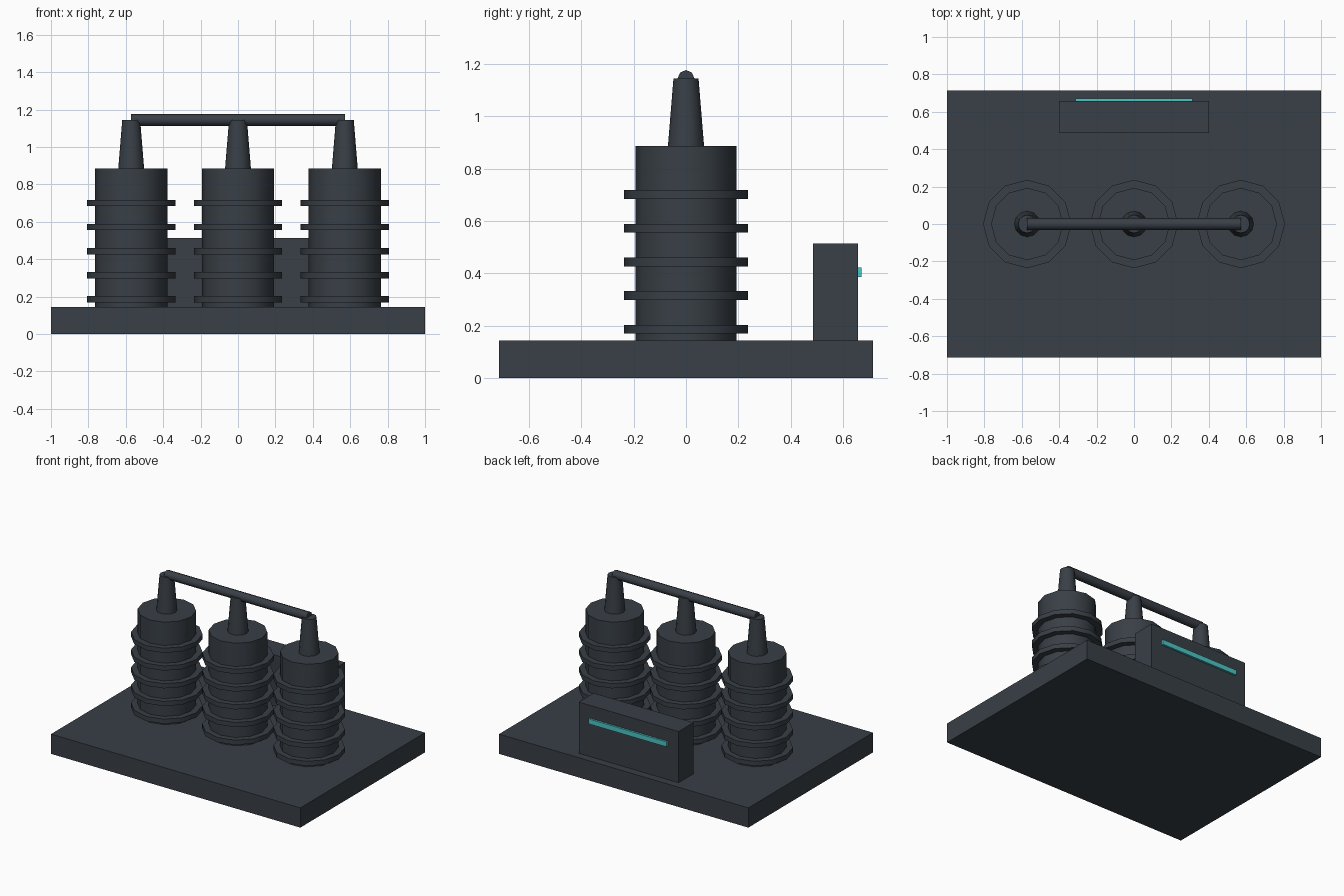
import bpy
import math

if "Cube" in bpy.data.objects:
    bpy.data.objects.remove(bpy.data.objects["Cube"])


def material(name, rgb):
    m = bpy.data.materials.new(name)
    m.diffuse_color = (*rgb, 1.0)
    m.use_nodes = True
    m.node_tree.nodes["Principled BSDF"].inputs["Base Color"].default_value = m.diffuse_color
    return m


DARK = material("dark slate", (0.040, 0.050, 0.061))
TEAL = material("teal glow", (0.075, 0.56, 0.57))


def box(name, x, y, z, mat):
    """Box from (min, max) ranges."""
    c = [(a + b) / 2 for a, b in (x, y, z)]
    bpy.ops.mesh.primitive_cube_add(size=1, location=c)
    o = bpy.context.object
    o.scale = [b - a for a, b in (x, y, z)]
    bpy.ops.object.transform_apply(location=False, rotation=False, scale=True)
    o.name = name
    o.data.materials.append(mat)
    return o


def tube(name, r1, r2, length, loc, sides=12, rot=(0, 0, 0)):
    """Smooth-sided cylinder or cone with crisp caps."""
    bpy.ops.mesh.primitive_cone_add(vertices=sides, radius1=r1, radius2=r2,
                                    depth=length, location=loc, rotation=rot)
    o = bpy.context.object
    o.name = name
    o.data.materials.append(DARK)
    bpy.ops.object.shade_smooth_by_angle(angle=math.radians(50))
    return o


# Base slab
BASE_TOP = 0.143
box("base_slab", (-1, 1), (-0.714, 0.714), (0, BASE_TOP), DARK)

# Three insulated coil columns with ring fins and tapered terminals
COIL_TOP, TIP = 0.886, 1.143
for label, x in (("left", -0.571), ("middle", 0), ("right", 0.571)):
    tube(f"{label}_column", 0.193, 0.193, COIL_TOP - BASE_TOP,
         (x, 0, (COIL_TOP + BASE_TOP) / 2))
    for i in range(5):
        tube(f"{label}_ring_{i + 1}", 0.236, 0.236, 0.034,
             (x, 0, 0.186 + i * 0.1286))
    tube(f"{label}_terminal", 0.069, 0.048, TIP - COIL_TOP,
         (x, 0, (TIP + COIL_TOP) / 2))

# Bus bar joining the terminals
tube("bus_bar", 0.032, 0.032, 1.143, (0, 0, 1.144), 8, (0, math.pi / 2, 0))

# Control cabinet at the back with its light strip
box("control_cabinet", (-0.4, 0.4), (0.486, 0.657), (BASE_TOP, 0.514), DARK)
box("light_strip", (-0.314, 0.314), (0.655, 0.671), (0.385, 0.421), TEAL)
